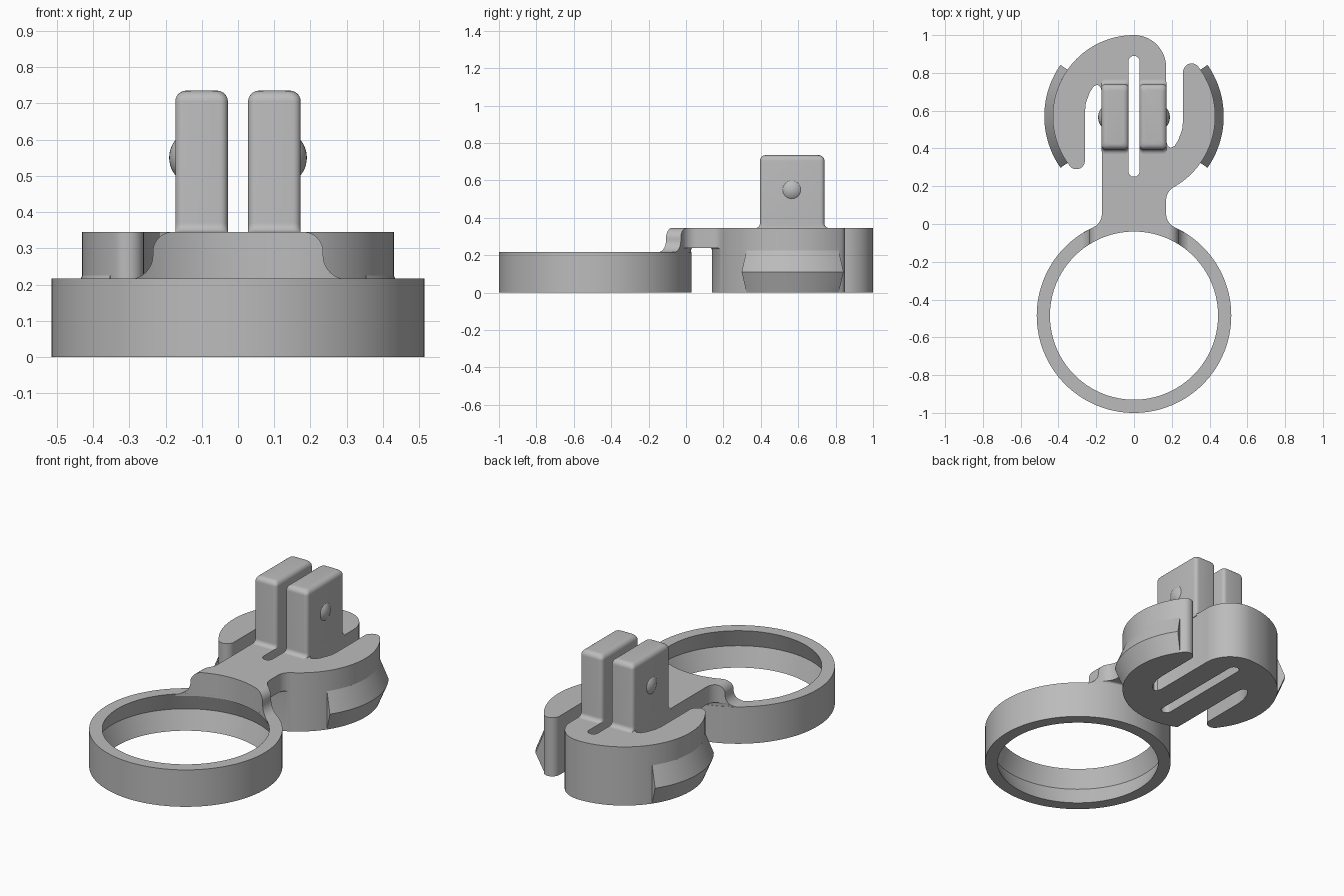
import bpy, bmesh
from math import sin, cos, radians, pi, sqrt
from mathutils import Vector

cube = bpy.data.objects.get("Cube")
if cube:
    bpy.data.objects.remove(cube)

grey = bpy.data.materials.new("plain grey")
grey.use_nodes = True
grey.diffuse_color = (0.5, 0.5, 0.5, 1)
grey.node_tree.nodes["Principled BSDF"].inputs["Base Color"].default_value = (0.5, 0.5, 0.5, 1)

RING_Y, HEAD_Y = -0.485, 0.57
RING_R, BORE_R, HEAD_R = 0.515, 0.445, 0.43
RING_H, HEAD_H = 0.217, 0.345


def finish(bm, name):
    bmesh.ops.remove_doubles(bm, verts=bm.verts, dist=0.0001)
    bmesh.ops.recalc_face_normals(bm, faces=bm.faces)
    mesh = bpy.data.meshes.new(name)
    bm.to_mesh(mesh)
    bm.free()
    mesh.materials.append(grey)
    ob = bpy.data.objects.new(name, mesh)
    bpy.context.collection.objects.link(ob)
    return ob


def arc(cx, cy, r, a, b, n=12):
    angles = [radians(a + (b - a) * i / n) for i in range(n + 1)]
    return [(cx + r * cos(t), cy + r * sin(t)) for t in angles]


def prism(name, pts, lo, hi, along_y=False):
    """Extrude a flat outline along z, or along y for an x-z outline."""
    place = (lambda p: (p[0], lo, p[1])) if along_y else (lambda p: (p[0], p[1], lo))
    shift = Vector((0, hi - lo, 0)) if along_y else Vector((0, 0, hi - lo))
    bm = bmesh.new()
    face = bm.faces.new([bm.verts.new(place(p)) for p in pts])
    out = bmesh.ops.extrude_face_region(bm, geom=[face], use_keep_orig=True)
    bmesh.ops.translate(bm, vec=shift, verts=[v for v in out["geom"] if isinstance(v, bmesh.types.BMVert)])
    return finish(bm, name)


def skin(name, rows, cyclic=False):
    """Join equal closed sections into a skin, capped unless cyclic."""
    bm = bmesh.new()
    rows = [[bm.verts.new(p) for p in row] for row in rows]
    n = len(rows[0])
    for i in range(len(rows) - (not cyclic)):
        a, b = rows[i], rows[(i + 1) % len(rows)]
        for j in range(n):
            bm.faces.new((a[j], a[(j + 1) % n], b[(j + 1) % n], b[j]))
    if not cyclic:
        bm.faces.new(rows[0])
        bm.faces.new(rows[-1])
    return finish(bm, name)


def sweep(name, profile, cy, a, b, n, cyclic=False):
    """Turn an r-z profile about a vertical axis."""
    steps = n if cyclic else n + 1
    angles = [radians(a + (b - a) * i / n) for i in range(steps)]
    return skin(name, [[(r * cos(t), cy + r * sin(t), z) for r, z in profile] for t in angles], cyclic)


def apply(ob, mod):
    bpy.context.view_layer.objects.active = ob
    bpy.ops.object.modifier_apply(modifier=mod.name)


def cut(ob, cutter):
    mod = ob.modifiers.new("cut", "BOOLEAN")
    mod.operation, mod.solver, mod.object = "DIFFERENCE", "EXACT", cutter
    apply(ob, mod)
    bpy.data.objects.remove(cutter)


parts = []

# Ring with a V groove inside
parts.append(sweep("ring", [(RING_R, 0), (RING_R, RING_H), (BORE_R, RING_H),
                            (0.485, 0.11), (BORE_R, 0)], RING_Y, 0, 360, 128, True))

# Head: S-shaped disc with a stem that flares into the ring
slot = [(0.26, 0.55), (0.255, 0.5), (0.235, 0.445), (0.215, 0.413),
        (0.195, 0.403), (0.178, 0.413), (0.17, 0.44)]
outline = arc(0, RING_Y, BORE_R, 132, 48, 32)
outline += arc(0, RING_Y, RING_R - 0.001, 50, 65.2, 6)
outline += arc(0.25, 0.055, 0.08, 245.2, 180)
outline += arc(0.25, 0.1255, 0.08, 180, 119.4)
outline += arc(0, HEAD_Y, HEAD_R, -60.6, 37.6, 40)[1:]
outline += arc(0.305, 0.805, 0.045, 37.6, 180)[1:]
outline += slot
outline += arc(0, 0.83, 0.17, 0, 90, 20)
outline += arc(0, HEAD_Y, HEAD_R, 90, 217.6, 48)[1:]
outline += arc(-0.305, 0.335, 0.045, 217.6, 360)[1:]
outline += [(-x, 2 * HEAD_Y - y) for x, y in slot]
outline += arc(-0.25, 0.055, 0.08, 0, -65.2)
outline += arc(0, RING_Y, RING_R - 0.001, 114.8, 130, 6)[1:]
head = prism("clip_head", outline, 0, HEAD_H)
parts.append(head)

# Central slot
cut(head, prism("slot_cutter", arc(0, 0.28, 0.03, 180, 360) + arc(0, 0.86, 0.03, 0, 180), -0.1, 0.5))

# Open the ring bore and the gap under the bridge
box = [(-0.5, -0.35), (0.5, -0.35), (0.5, 0.05), (-0.5, 0.05)]
cut(head, prism("bore_cutter", box, -0.1, 0.205))
gap = prism("gap_cutter", arc(0, HEAD_Y, 0.432, 240, 300, 24) + arc(0, RING_Y, 0.513, 60, 120, 24), -0.1, 0.24)
bevel = gap.modifiers.new("round", "BEVEL")
bevel.width, bevel.segments, bevel.limit_method = 0.02, 4, "ANGLE"
apply(gap, bevel)
cut(head, gap)

# S-curved shoulders where the bridge drops to the ring
for s in (1, -1):
    curve = arc(0.18, 0.29, 0.0551, 90, 0) + arc(0.3, 0.28, 0.065, 180, 270)
    curve += [(0.5, 0.215), (0.5, 0.45), (0.18, 0.45)]
    cut(head, prism("shoulder_cutter", [(s * x, z) for x, z in curve], -0.4, 0.09, True))

# Prongs with rounded tops and flared feet, and their side bumps
def section(grow, z):
    x0, x1 = 0.028 + max(-grow, 0), 0.173 - max(-grow, 0)
    y0, y1 = 0.395 - grow, 0.74 + grow
    r = 0.022
    pts = arc(x1 - r, y1 - r, r, 0, 90, 5) + arc(x0 + r, y1 - r, r, 90, 180, 5)
    pts += arc(x0 + r, y0 + r, r, 180, 270, 5) + arc(x1 - r, y0 + r, r, 270, 360, 5)
    return [(x, y, z) for x, y in pts]


steps = [radians(15 * i) for i in range(7)]
levels = [(0.025 * (1 - sin(t)), HEAD_H + 0.025 * (1 - cos(t))) for t in steps]
levels += [(0.03 * (cos(t) - 1), 0.705 + 0.03 * sin(t)) for t in steps]
levels.insert(0, (0.025, HEAD_H - 0.01))
for s, side in ((1, "left"), (-1, "right")):
    parts.append(skin(side + "_prong", [[(s * x, y, z) for x, y, z in section(*lv)] for lv in levels]))
    bm = bmesh.new()
    bmesh.ops.create_uvsphere(bm, u_segments=40, v_segments=24, radius=0.077)
    bmesh.ops.translate(bm, vec=(s * 0.113, 0.565, 0.55), verts=bm.verts)
    parts.append(finish(bm, side + "_bump"))

    # Snap wedge on the outside of each arm
    mid = 0 if s > 0 else 180
    wedge = [(0.41, 0.001), (HEAD_R, 0.001), (0.475, 0.11), (HEAD_R, 0.225), (0.41, 0.225)]
    parts.append(sweep(side + "_snap_wedge", wedge, HEAD_Y, mid - 35, mid + 35, 28))

# Smooth shading with crisp edges
bpy.ops.object.select_all(action="DESELECT")
for ob in parts:
    ob.select_set(True)
bpy.context.view_layer.objects.active = parts[0]
bpy.ops.object.shade_smooth_by_angle(angle=radians(30))
